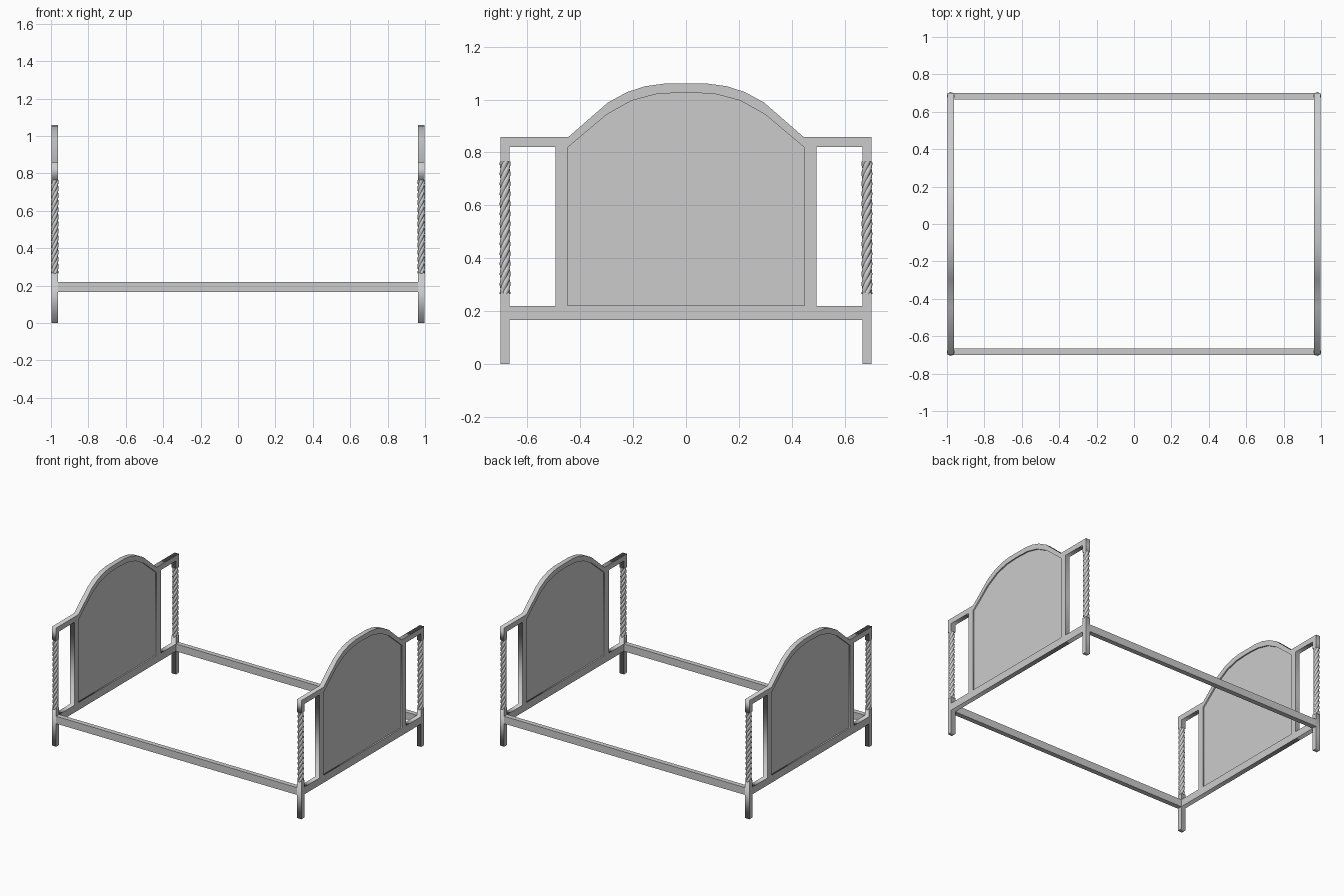
import bpy, bmesh, math
from mathutils import Matrix

if "Cube" in bpy.data.objects:
    bpy.data.objects.remove(bpy.data.objects["Cube"])

XC, YC = 0.98, 0.684      # post centres
H = 0.0175                # half thickness of posts and frames
UPRIGHT = Matrix(((0, 0, 1), (1, 0, 0), (0, 1, 0))).to_4x4()  # (y, z, depth) -> world


def mirrored(right):
    """Complete a left-right symmetric outline, given top to bottom on the +y side."""
    return right + [(-y, z) for y, z in reversed(right)]


def flat_shape(name, loops, x, half):
    """Extruded outline (with holes) standing in the YZ plane."""
    cu = bpy.data.curves.new(name, 'CURVE')
    cu.dimensions, cu.fill_mode, cu.extrude = '2D', 'BOTH', half
    for pts in loops:
        sp = cu.splines.new('POLY')
        sp.points.add(len(pts) - 1)
        for p, (y, z) in zip(sp.points, pts):
            p.co = (y, z, 0, 1)
        sp.use_cyclic_u = True
    tmp = bpy.data.objects.new(name + "_outline", cu)
    bpy.context.collection.objects.link(tmp)
    bpy.context.view_layer.update()
    dg = bpy.context.evaluated_depsgraph_get()
    me = bpy.data.meshes.new_from_object(tmp.evaluated_get(dg))
    bpy.data.objects.remove(tmp)
    me.transform(Matrix.Translation((x, 0, 0)) @ UPRIGHT)
    bm = bmesh.new()
    bm.from_mesh(me)
    bmesh.ops.remove_doubles(bm, verts=bm.verts, dist=1e-5)
    bmesh.ops.recalc_face_normals(bm, faces=bm.faces)
    bm.to_mesh(me)
    bm.free()
    me.name = name
    ob = bpy.data.objects.new(name, me)
    bpy.context.collection.objects.link(ob)
    return ob


def box(name, lo, hi):
    bpy.ops.mesh.primitive_cube_add(size=1, location=[(a + b) / 2 for a, b in zip(lo, hi)])
    ob = bpy.context.object
    ob.scale = [b - a for a, b in zip(lo, hi)]
    ob.name = name


def twisted_post(name, x, y, z0=0.265, z1=0.765, lobes=4, turns=3.3, seg=24, rows=90):
    """Lobed section swept upward with a twist."""
    bm = bmesh.new()
    rings = []
    for j in range(rows + 1):
        t = j / rows
        ring = []
        for i in range(seg):
            a = 2 * math.pi * i / seg
            r = 0.0155 + 0.005 * abs(math.cos(lobes * a / 2))
            b = a + turns * 2 * math.pi * t
            ring.append(bm.verts.new((x + r * math.cos(b), y + r * math.sin(b), z0 + (z1 - z0) * t)))
        rings.append(ring)
    for lo, hi in zip(rings, rings[1:]):
        for i in range(seg):
            k = (i + 1) % seg
            bm.faces.new((lo[i], lo[k], hi[k], hi[i]))
    bm.faces.new(rings[0][::-1])
    bm.faces.new(rings[-1])
    me = bpy.data.meshes.new(name)
    bm.to_mesh(me)
    bm.free()
    ob = bpy.data.objects.new(name, me)
    bpy.context.collection.objects.link(ob)
    bpy.ops.object.select_all(action='DESELECT')
    ob.select_set(True)
    bpy.context.view_layer.objects.active = ob
    bpy.ops.object.shade_smooth_by_angle(angle=math.radians(40))


# End frame outline: arch, top rail, post stub, stile, bottom rail, leg
A, B = YC - H, YC + H
outer = mirrored([(0.083, 1.06), (0.155, 1.05), (0.223, 1.028), (0.296, 0.988), (0.445, 0.858),
                  (B, 0.858), (B, 0.765), (A, 0.765), (A, 0.82), (0.493, 0.82), (0.493, 0.22),
                  (A, 0.22), (A, 0.27), (B, 0.27), (B, 0), (A, 0), (A, 0.167)])
opening = mirrored([(0.02, 1.026), (0.11, 1.021), (0.205, 0.996), (0.3, 0.943),
                    (0.447, 0.819), (0.447, 0.221)])
# Panel edge sits slightly inside the frame
inset = [(y * 1.02, 0.62 + (z - 0.62) * 1.02) for y, z in opening]

for side, s in (("head", 1), ("foot", -1)):
    flat_shape(side + "_frame", [outer, opening], s * XC, H)
    flat_shape(side + "_panel", [inset], s * XC, 0.008)
    for end, e in (("back", 1), ("front", -1)):
        twisted_post(f"{side}_{end}_twisted_post", s * XC, e * YC)

# Long side rails
for end, e in (("back", 1), ("front", -1)):
    y0, y1 = sorted((e * A, e * B))
    box(end + "_side_rail", (-XC + H, y0, 0.167), (XC - H, y1, 0.22))
